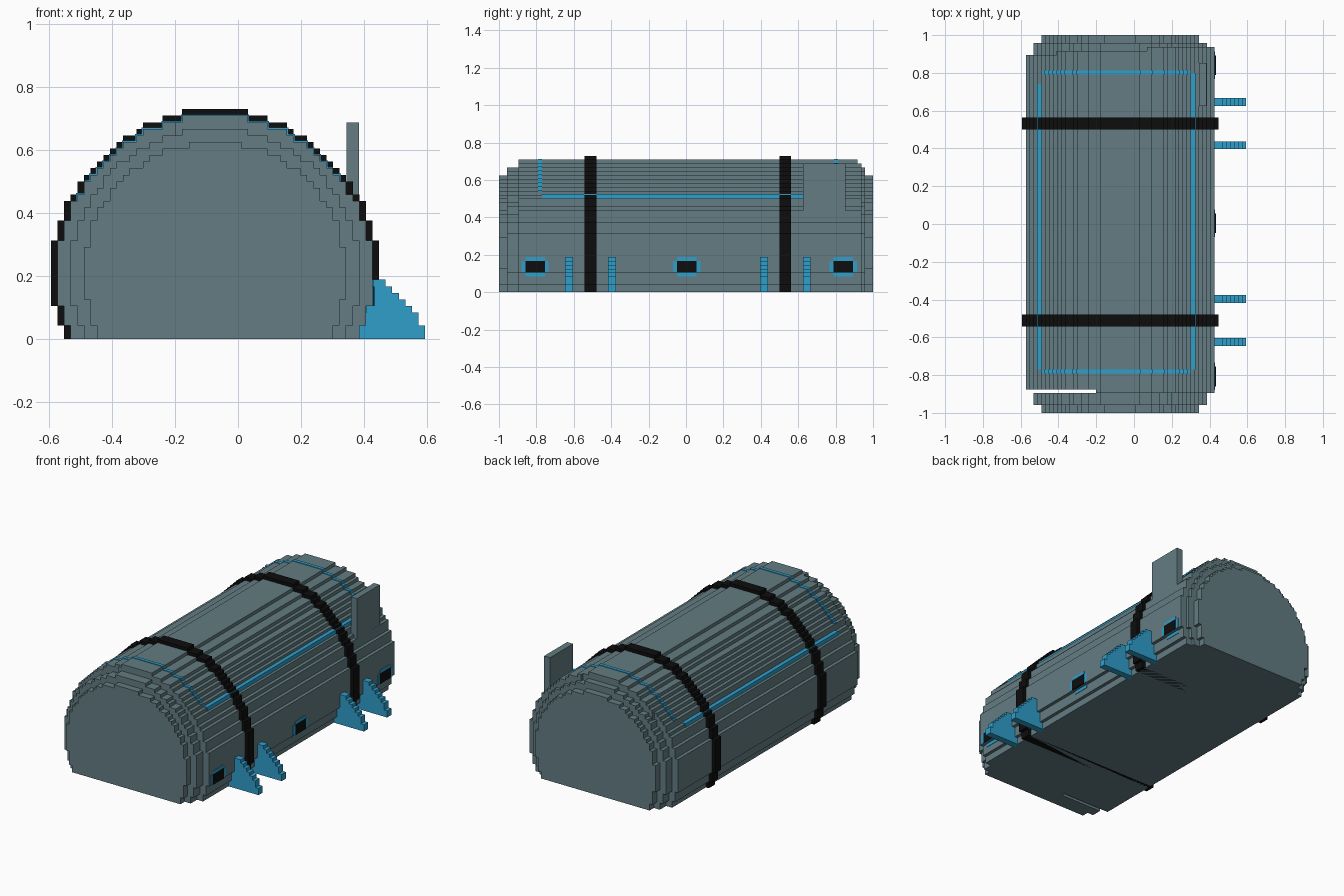
import bpy, bmesh, math

if "Cube" in bpy.data.objects:
    bpy.data.objects.remove(bpy.data.objects["Cube"])

V = 2 / 96            # block size
CX = -0.073           # middle of the tank in x


def material(name, rgb):
    m = bpy.data.materials.new(name)
    m.diffuse_color = (*rgb, 1)
    m.use_nodes = True
    m.node_tree.nodes["Principled BSDF"].inputs["Base Color"].default_value = m.diffuse_color
    return m


GREY = material("slate grey", (0.125, 0.202, 0.223))
BLUE = material("bright blue", (0.028, 0.342, 0.597))
BLACK = material("black", (0.004, 0.004, 0.004))


def extrude(name, pts, a0, a1, mat, axis="y"):
    """Extrude an outline (x,z along y, or y,z along x)."""
    bm = bmesh.new()
    put = (lambda p, a: (p[0], a, p[1])) if axis == "y" else (lambda p, a: (a, p[0], p[1]))
    lo = [bm.verts.new(put(p, a0)) for p in pts]
    hi = [bm.verts.new(put(p, a1)) for p in pts]
    bm.faces.new(lo)
    bm.faces.new(hi[::-1])
    n = len(pts)
    for i in range(n):
        j = (i + 1) % n
        bm.faces.new((lo[i], hi[i], hi[j], lo[j]))
    bmesh.ops.recalc_face_normals(bm, faces=bm.faces[:])
    me = bpy.data.meshes.new(name)
    bm.to_mesh(me)
    bm.free()
    me.materials.append(mat)
    ob = bpy.data.objects.new(name, me)
    bpy.context.collection.objects.link(ob)
    return ob


def box(name, x, y, z, mat):
    return extrude(name, [(x[0], z[0]), (x[1], z[0]), (x[1], z[1]), (x[0], z[1])], y[0], y[1], mat)


def widths(r):
    """Half width in blocks of every layer of a stepped circle centred 10 blocks up."""
    return [round(math.sqrt(r * r - (k - 9.5) ** 2)) for k in range(10 + r)]


def outline(hw, x0=-9, x1=9, k0=0, grow=0):
    """Stepped arch outline, optionally clipped in x and slightly grown."""
    rows = []
    for k in range(k0, len(hw)):
        l = max(CX - hw[k] * V - grow, x0)
        r = min(CX + hw[k] * V + grow, x1)
        if r - l < 1e-4:
            continue
        top = (k + 1) * V + grow
        if rows and abs(rows[-1][0] - l) < 1e-6 and abs(rows[-1][1] - r) < 1e-6:
            rows[-1][3] = top
        else:
            rows.append([l, r, rows[-1][3] if rows else k * V, top])
    pts = []
    for side in (1, 0):
        for l, r, za, zb in (rows if side else rows[::-1]):
            x = r if side else l
            for z in ((za, zb) if side else (zb, za)):
                if not pts or abs(pts[-1][0] - x) + abs(pts[-1][1] - z) > 1e-6:
                    # drop the middle of three points in a vertical run
                    if len(pts) > 1 and abs(pts[-1][0] - x) < 1e-6 and abs(pts[-2][0] - x) < 1e-6:
                        pts.pop()
                    pts.append((x, z))
    return pts


body = widths(24)

# tank shell, with its uneven end edges
extrude("tank_shell", outline(body), -0.875, 0.896, GREY)
extrude("shell_front_edge", outline(body, x0=-0.2), -0.896, -0.875, GREY)
extrude("shell_rear_edge", outline(body, x0=-0.41), 0.896, 0.917, GREY)
extrude("shell_rear_lip", outline(body, x0=0.07), 0.917, 0.9375, GREY)

# stepped end caps
for side, name in ((-1, "front"), (1, "rear")):
    extrude(name + "_cap_outer", outline(widths(22)), side * 0.896, side * 0.958, GREY)
    extrude(name + "_cap_inner", outline(widths(20)), side * 0.958, side * 1.0, GREY)

# black straps, one block proud of the shell
n = len(body)
strap = []
for k in range(n + 1):
    opts = [body[k] + 1] if k < n else []
    if k > 0:
        opts.append(body[k - 1])
    if k + 1 < n:
        opts.append(body[k + 1])
    strap.append(body[n - 1] if k == n else max(opts))
for y, name in ((-0.542, "front_strap"), (0.5, "rear_strap")):
    extrude(name, outline(strap), y, y + 3 * V, BLACK)

# blue line painted round the top of the shell
E = 0.004
for y, name in ((-0.792, "front_line"), (0.792, "rear_line")):
    extrude(name, outline(body, -0.488, 0.302, 19, E), y, y + V, BLUE)
xr, xl = CX + 19 * V, CX - 21 * V
box("right_line", (xr - V, xr + E), (-0.771, 0.8), (24 * V, 25 * V + E), BLUE)
box("left_line", (xl - E, xl + V), (-0.771, 0.74), (21 * V, 22 * V + E), BLUE)

# upright plate on the right rear
box("upright_plate", (0.344, 0.385), (0.625, 0.852), (0.42, 0.6875), GREY)

# ports along the right side: blue rim with black centre
xs = CX + 24 * V
for i, y in enumerate((-0.807, 0.004, 0.84)):
    h, t, c = 0.073, 0.052, V
    rim = [(y - t, 5 * V), (y + t, 5 * V), (y + h, 5 * V), (y + h, 8 * V), (y + t, 8 * V),
           (y + t, 9 * V), (y - t, 9 * V), (y - t, 8 * V), (y - h, 8 * V), (y - h, 5 * V)]
    extrude(f"port_rim_{i}", rim, xs - 0.005, xs + 0.003, BLUE, "x")
    box(f"port_rim_base_{i}", (xs - V - 0.005, xs - V + 0.003), (y - t, y + t), (4 * V, 5 * V), BLUE)
    box(f"port_centre_{i}", (xs - 0.004, xs + 0.006), (y - t, y + t), (5 * V, 8 * V), BLACK)

# stepped blue support brackets on the right side
steps = [0, 0, 1, 1, 2, 3, 4, 5, 6]
prof = [(0.37, 0)]
for k, s in enumerate(steps):
    x = 0.594 - s * V
    prof += [(x, k * V), (x, (k + 1) * V)] if k == 0 or steps[k - 1] != s else [(x, (k + 1) * V)]
prof.append((0.37, 9 * V))
for i, y in enumerate((-0.646, -0.417, 0.396, 0.625)):
    extrude(f"bracket_{i}", prof, y, y + 2 * V, BLUE)
